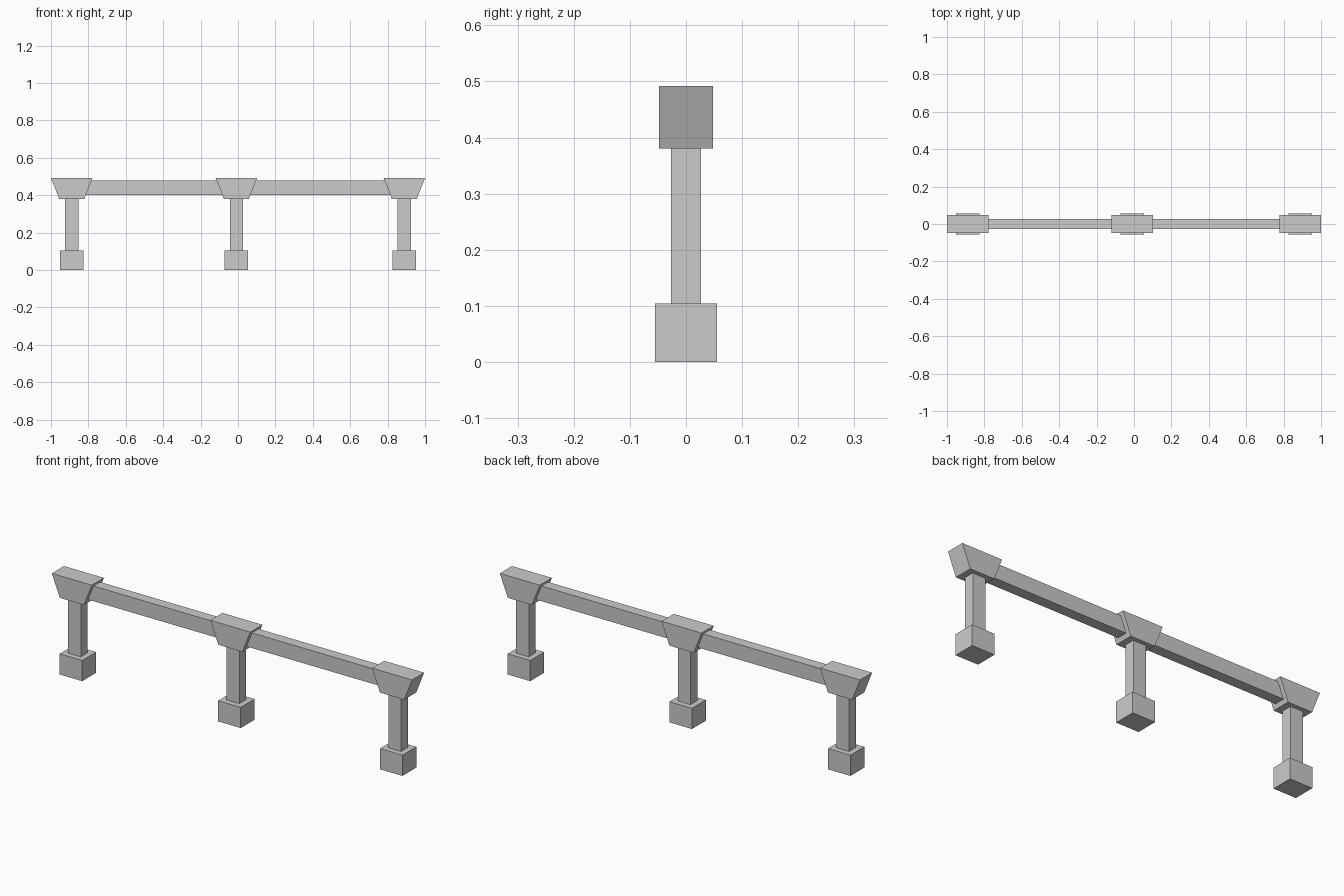
import bpy, bmesh

if "Cube" in bpy.data.objects:
    bpy.data.objects.remove(bpy.data.objects["Cube"])

POSTS = {"left": -0.889, "middle": -0.009, "right": 0.889}


def block(name, x, z0, z1, w0, w1, depth):
    """Box from z0 to z1 whose width goes from w0 (bottom) to w1 (top)."""
    bm = bmesh.new()
    bmesh.ops.create_cube(bm, size=1)
    for v in bm.verts:
        top = v.co.z > 0
        v.co = (x + v.co.x * (w1 if top else w0), v.co.y * depth, z1 if top else z0)
    mesh = bpy.data.meshes.new(name)
    bm.to_mesh(mesh)
    bm.free()
    obj = bpy.data.objects.new(name, mesh)
    bpy.context.collection.objects.link(obj)
    return obj


# Supports: footing, post and flared cap
for side, x in POSTS.items():
    block(f"{side}_footing", x, 0.0, 0.104, 0.125, 0.125, 0.11)
    block(f"{side}_post", x, 0.104, 0.381, 0.07, 0.07, 0.053)
    block(f"{side}_cap", x, 0.381, 0.492, 0.134, 0.222, 0.096)

# Rails between neighbouring caps, ends buried inside the caps
xs = list(POSTS.values())
for name, a, b in (("left_rail", xs[0], xs[1]), ("right_rail", xs[1], xs[2])):
    length = b - a - 0.12
    block(name, (a + b) / 2, 0.402, 0.478, length, length, 0.053)
